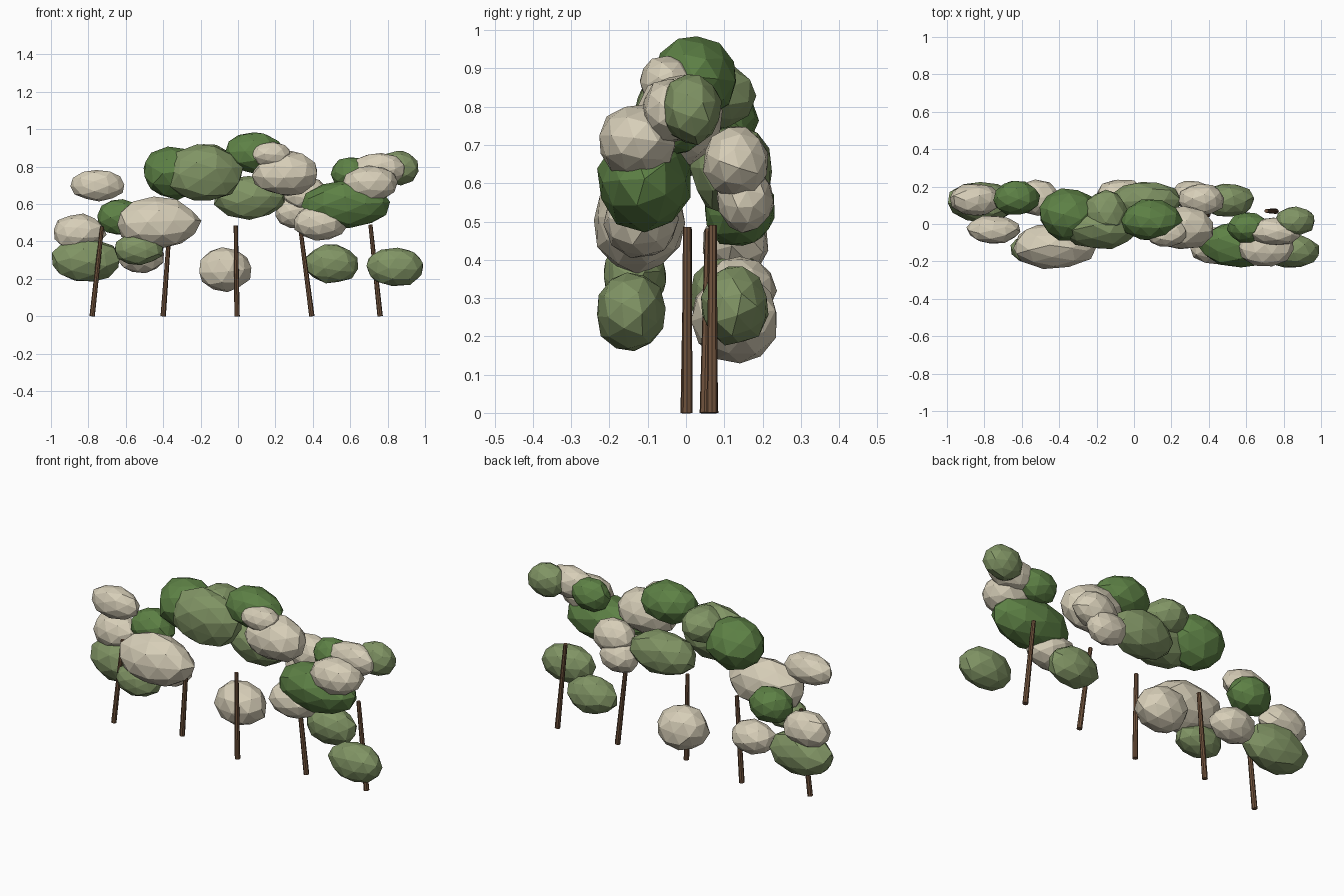
import bpy, bmesh, random
from math import pi
from mathutils import Vector, Euler

if "Cube" in bpy.data.objects:
    bpy.data.objects.remove(bpy.data.objects["Cube"])

random.seed(4)


def material(name, rgb):
    m = bpy.data.materials.new(name)
    m.diffuse_color = (*rgb, 1)
    m.use_nodes = True
    m.node_tree.nodes["Principled BSDF"].inputs["Base Color"].default_value = m.diffuse_color
    return m


BEIGE = material("pale_blossom", (0.68, 0.62, 0.48))
LIGHT = material("light_leaf", (0.22, 0.30, 0.13))
DARK = material("dark_leaf", (0.11, 0.22, 0.06))
BARK = material("bark", (0.16, 0.085, 0.045))


def finish(bm, name, mat):
    me = bpy.data.meshes.new(name)
    bm.to_mesh(me)
    bm.free()
    me.materials.append(mat)
    ob = bpy.data.objects.new(name, me)
    bpy.context.collection.objects.link(ob)
    return ob


def clump(name, mat, centre, radii):
    """Faceted foliage clump: jittered icosphere squashed to an ellipsoid."""
    bm = bmesh.new()
    bmesh.ops.create_icosphere(bm, subdivisions=2, radius=1)
    rot = Euler([random.uniform(0, 2 * pi) for _ in range(3)]).to_matrix()
    for v in bm.verts:
        p = rot @ v.co * random.uniform(0.94, 1.04)
        v.co = Vector([p[i] * radii[i] for i in range(3)])
    finish(bm, name, mat).location = centre


def trunk(name, base, top):
    """Slender leaning stem, cut flat along its axis ends."""
    base, top = Vector(base), Vector(top)
    bm = bmesh.new()
    bmesh.ops.create_cone(bm, cap_ends=True, segments=8, radius1=0.0145,
                          radius2=0.011, depth=(top - base).length)
    ob = finish(bm, name, BARK)
    ob.rotation_mode = 'QUATERNION'
    ob.rotation_quaternion = (top - base).to_track_quat('Z', 'Y')
    ob.location = (base + top) / 2


# Left cluster
clump("left_top_clump", BEIGE, (-.75, -.03, .70), (.145, .078, .087))
clump("left_inner_clump", DARK, (-.63, .14, .53), (.125, .097, .10))
clump("left_outer_clump", BEIGE, (-.85, .13, .45), (.145, .09, .10))
clump("left_low_clump", LIGHT, (-.81, .12, .30), (.19, .11, .12))
clump("left_big_clump", BEIGE, (-.43, -.12, .50), (.23, .125, .137))
clump("left_front_clump", LIGHT, (-.53, -.135, .36), (.135, .088, .087))
clump("left_back_clump", BEIGE, (-.52, .14, .32), (.13, .095, .09))

# Crown
clump("crown_left_clump", DARK, (-.35, .05, .77), (.165, .14, .145))
clump("crown_mid_clump", LIGHT, (-.18, -.02, .765), (.21, .12, .155))
clump("crown_ridge_clump", LIGHT, (-.15, .06, .83), (.12, .12, .095))
clump("crown_top_clump", DARK, (.09, .02, .875), (.165, .112, .112))
clump("crown_back_clump", LIGHT, (.06, .12, .635), (.195, .11, .12))
clump("crown_right_clump", BEIGE, (.255, -.02, .765), (.185, .12, .122))
clump("crown_small_clump", BEIGE, (.175, -.05, .865), (.112, .075, .07))

# Low middle
clump("middle_low_clump", BEIGE, (-.07, .13, .25), (.147, .115, .122))

# Right cluster
clump("right_back_clump", BEIGE, (.36, .13, .655), (.125, .088, .097))
clump("right_back_low_clump", BEIGE, (.31, .155, .56), (.117, .078, .09))
clump("right_front_clump", BEIGE, (.44, -.12, .50), (.145, .10, .097))
clump("right_big_clump", DARK, (.575, -.11, .60), (.235, .125, .13))
clump("right_inner_clump", DARK, (.61, -.02, .765), (.115, .083, .09))
clump("right_face_clump", BEIGE, (.71, -.125, .71), (.152, .105, .10))
clump("right_upper_clump", BEIGE, (.755, -.04, .79), (.148, .077, .087))
clump("right_tip_clump", LIGHT, (.86, .015, .795), (.11, .08, .096))
clump("right_low_back_clump", LIGHT, (.50, .125, .28), (.147, .092, .107))
clump("right_low_front_clump", LIGHT, (.84, -.145, .265), (.157, .093, .107))

# Trunks
stems = [((-.78, 0, 0), (-.727, .005, .48)),
         ((-.40, .07, 0), (-.365, .065, .48)),
         ((-.005, .003, 0), (-.012, .003, .485)),
         ((.395, .05, 0), (.332, .06, .48)),
         ((.76, .068, 0), (.708, .07, .49))]
for i, (b, t) in enumerate(stems):
    trunk(f"trunk_{i + 1}", b, t)
